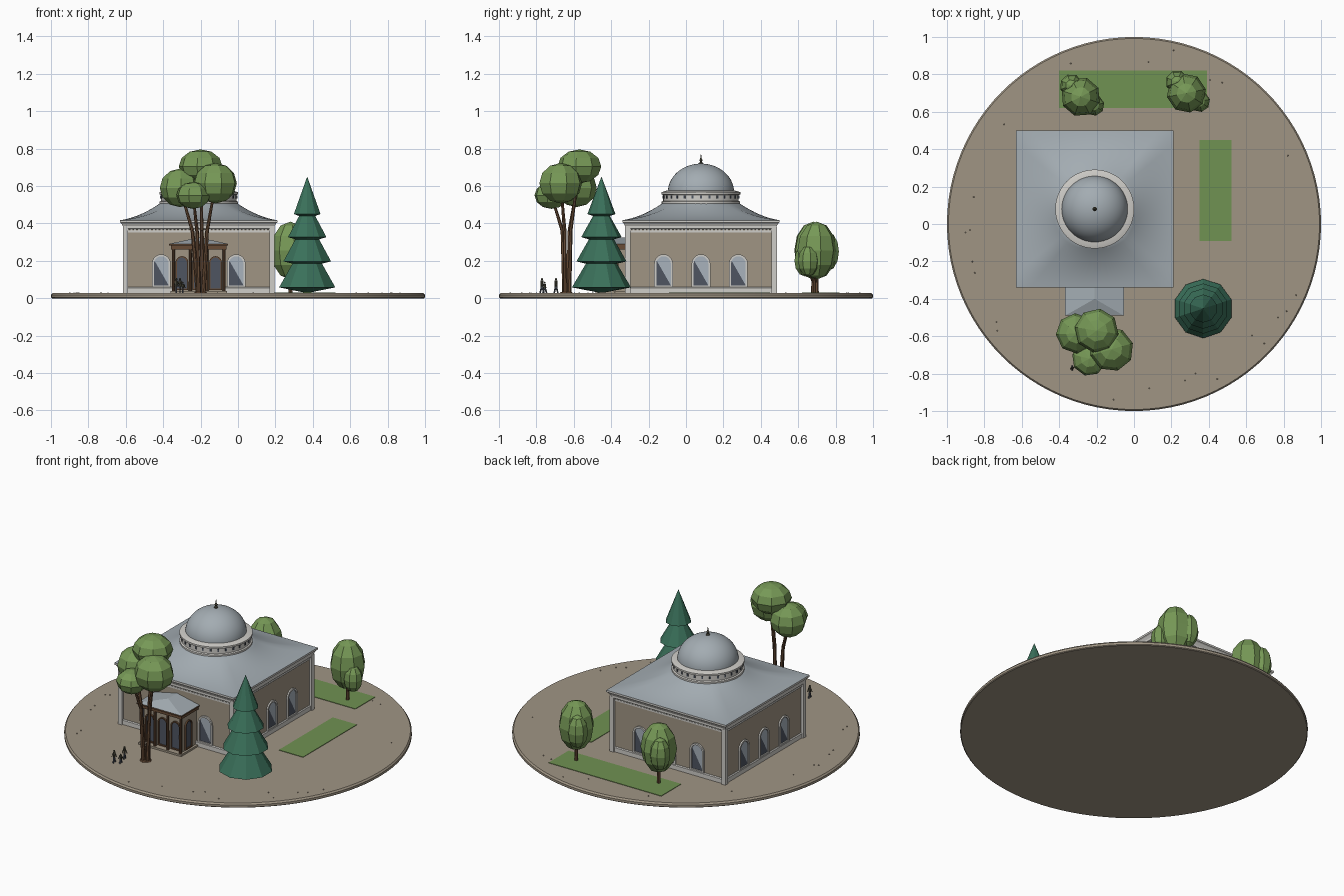
import bpy, bmesh, math, random
from mathutils import Vector, Matrix

if "Cube" in bpy.data.objects:
    bpy.data.objects.remove(bpy.data.objects["Cube"])

random.seed(4)
CX, CY, G = -0.21, 0.08, 0.028          # building centre, ground height


def mat(name, r, g, b):
    m = bpy.data.materials.new(name)
    lin = lambda c: (c / 255 / 12.92) if c < 11 else ((c / 255 + 0.055) / 1.055) ** 2.4
    m.diffuse_color = (lin(r), lin(g), lin(b), 1)
    m.use_nodes = True
    m.node_tree.nodes["Principled BSDF"].inputs["Base Color"].default_value = m.diffuse_color
    return m


STONE = mat("taupe stone", 160, 149, 132)
TRIM = mat("pale trim", 207, 205, 200)
ROOF = mat("grey roof", 163, 172, 178)
DARK = mat("dark glass", 78, 85, 97)
LIGHT = mat("light glass", 168, 178, 188)
LEAF = mat("leaf green", 118, 152, 86)
GRASS = mat("grass green", 112, 146, 82)
PINE = mat("pine green", 58, 112, 90)
WOOD = mat("brown wood", 104, 76, 54)
BRONZE = mat("dark bronze", 78, 76, 62)


def finish(name, bm, mats, smooth=False):
    me = bpy.data.meshes.new(name)
    bm.normal_update()
    bm.to_mesh(me)
    bm.free()
    for m in (mats if isinstance(mats, list) else [mats]):
        me.materials.append(m)
    if smooth:
        for p in me.polygons:
            p.use_smooth = True
        me.set_sharp_from_angle(angle=math.radians(32))
    ob = bpy.data.objects.new(name, me)
    bpy.context.collection.objects.link(ob)
    return ob


def add_box(bm, x0, x1, y0, y1, z0, z1, M=Matrix()):
    T = M @ Matrix.Translation(((x0 + x1) / 2, (y0 + y1) / 2, (z0 + z1) / 2))
    bmesh.ops.create_cube(bm, size=1, matrix=T @ Matrix.Diagonal((x1 - x0, y1 - y0, z1 - z0, 1)))


def box(name, m, *b):
    bm = bmesh.new()
    add_box(bm, *b)
    return finish(name, bm, m)


def loft(name, rings, m, smooth=False):
    """Bridge closed rings of equal point count, capping both ends."""
    bm = bmesh.new()
    R = [[bm.verts.new(p) for p in r] for r in rings]
    n = len(R[0])
    for a, b in zip(R, R[1:]):
        for i in range(n):
            bm.faces.new((a[i], a[(i + 1) % n], b[(i + 1) % n], b[i]))
    bm.faces.new(R[0][::-1])
    bm.faces.new(R[-1])
    bmesh.ops.recalc_face_normals(bm, faces=bm.faces)
    return finish(name, bm, m, smooth)


def ring(cx, cy, r, z, n, square=0.0):
    """Circle of radius r, blended towards a square of half-width r."""
    pts = []
    for i in range(n):
        a = 2 * math.pi * i / n + math.pi / 2
        c, s = math.cos(a), math.sin(a)
        k = r * (1 + square * (1 / max(abs(c), abs(s)) - 1))
        pts.append((cx + k * c, cy + k * s, z))
    return pts


def lathe(name, prof, cx, cy, n, m, smooth=True):
    return loft(name, [ring(cx, cy, r, z, n) for r, z in prof], m, smooth)


def side(i, half):
    """Frame on wall i of the building: local x along wall, -y outward."""
    return Matrix.Translation((CX, CY, 0)) @ Matrix.Rotation(i * math.pi / 2, 4, 'Z') @ Matrix.Translation((0, -half, 0))


def arch(w, z0, z1, n=10):
    zs = z1 - w
    return [(-w, z0), (w, z0)] + [(w * math.cos(math.pi * i / n), zs + w * math.sin(math.pi * i / n)) for i in range(n + 1)]


def window(name, M, w, z0, z1, frame_mat, split=True):
    # raised arched frame
    o, q = arch(w, z0, z1), arch(w * 0.78, z0 + 0.008, z1 - w * 0.22)
    bm = bmesh.new()
    L = [[bm.verts.new(M @ Vector((x, y, z))) for x, z in pts]
         for pts, y in ((o, 0), (o, -0.009), (q, -0.009), (q, 0))]
    n = len(o)
    for a, b in zip(L, L[1:]):
        for i in range(n):
            bm.faces.new((a[i], a[(i + 1) % n], b[(i + 1) % n], b[i]))
    finish(name + "_frame", bm, frame_mat)
    # glass pane, cut along its diagonal into dark and light reflection
    bm = bmesh.new()
    bm.faces.new([bm.verts.new((x, -0.002, z)) for x, z in q])
    if split:
        d = Vector((z1 - z0, 0, 2 * w)).normalized()
        mid = Vector((0, 0, (z0 + z1) / 2 - 0.01))
        bmesh.ops.bisect_plane(bm, geom=bm.verts[:] + bm.edges[:] + bm.faces[:], plane_co=mid, plane_no=d)
        for f in bm.faces:
            f.material_index = int((f.calc_center_median() - mid).dot(d) > 0)
    bm.transform(M)
    finish(name + "_glass", bm, [DARK, LIGHT])


def limb(name, p, q, r0, r1, m, n=7):
    p, q = Vector(p), Vector(q)
    bm = bmesh.new()
    T = Matrix.Translation((p + q) / 2) @ (q - p).to_track_quat('Z', 'Y').to_matrix().to_4x4()
    bmesh.ops.create_cone(bm, cap_ends=True, segments=n, radius1=r0, radius2=r1, depth=(q - p).length, matrix=T)
    return finish(name, bm, m)


def blob(name, c, rx, rz, ry=None):
    bm = bmesh.new()
    M = Matrix.Translation(c) @ Matrix.Diagonal((rx, ry or rx, rz, 1)) @ Matrix.Rotation(random.random(), 4, 'Z')
    bmesh.ops.create_uvsphere(bm, u_segments=8, v_segments=6, radius=1.03, matrix=M)
    finish(name, bm, LEAF)


# Ground disc, lawns and pebbles
lathe("ground_disc", [(0.995, 0), (1, 0.004), (1, 0.018), (0.992, G)], 0, 0, 96, STONE)
box("back_lawn", GRASS, -0.40, 0.39, 0.62, 0.82, G - 0.004, G + 0.003)
box("side_lawn", GRASS, 0.35, 0.52, -0.09, 0.45, G - 0.004, G + 0.003)
bm = bmesh.new()
for i in range(24):
    a, r = random.uniform(0, 6.28), random.uniform(0.86, 0.96)
    bmesh.ops.create_icosphere(bm, subdivisions=1, radius=0.004, matrix=Matrix.Translation((r * math.cos(a), r * math.sin(a), G)))
finish("pebbles", bm, STONE)

# Main hall walls, plinth, corner pilasters, cornice
H = 0.39
box("hall_walls", STONE, CX - H, CX + H, CY - H, CY + H, G, 0.38)
sq = lambda h, z: ring(CX, CY, h, z, 4 * 16, 1.0)
loft("plinth", [sq(0.397, G), sq(0.397, 0.055), sq(0.392, 0.06)], TRIM)
loft("wall_band", [sq(0.396, 0.352), sq(0.396, 0.362)], TRIM)
loft("cornice", [sq(0.394, 0.368), sq(0.405, 0.372), sq(0.405, 0.385), sq(0.413, 0.40), sq(0.42, 0.405), sq(0.42, 0.417)], TRIM)
bm = bmesh.new()
for sx in (-1, 1):
    for sy in (-1, 1):
        x, y = CX + sx * 0.392, CY + sy * 0.392
        add_box(bm, x - 0.014, x + 0.014, y - 0.014, y + 0.014, G, 0.38)
finish("corner_pilasters", bm, TRIM)
bm = bmesh.new()
for i in range(4):
    for k in range(-19, 20):
        add_box(bm, k * 0.02 - 0.005, k * 0.02 + 0.005, -0.008, 0, 0.362, 0.370, side(i, H))
finish("dentils", bm, TRIM)

# Arched windows: three on each side, two beside the porch
for i, wall in enumerate(("front", "right", "back", "left")):
    for k in (-1, 0, 1):
        if not (i == 0 and k == 0):
            window(f"{wall}_window_{k + 2}", side(i, H) @ Matrix.Translation((k * 0.2, 0, 0)), 0.05, 0.06, 0.235, TRIM)

# Swept roof blending from square eaves to the round drum
roof = []
for i in range(11):
    t = i / 10
    roof.append(ring(CX, CY, 0.42 - 0.22 * t, 0.417 + 0.035 * t + 0.06 * t * t, 64, 1 - t))
loft("swept_roof", roof, ROOF, True)

# Drum, dome and finial
lathe("drum", [(0.21, 0.495), (0.21, 0.516), (0.202, 0.52), (0.202, 0.552), (0.211, 0.556), (0.211, 0.567), (0.185, 0.575)], CX, CY, 48, TRIM)
bm = bmesh.new()
for i in range(28):
    M = Matrix.Translation((CX, CY, 0)) @ Matrix.Rotation(i * math.tau / 28, 4, 'Z')
    add_box(bm, -0.005, 0.005, -0.206, -0.198, 0.534, 0.55, M)
finish("drum_openings", bm, DARK)
lathe("dome", [(0.177 * math.cos(a), 0.567 + 0.153 * math.sin(a)) for a in [math.pi / 2 * i / 14.1 for i in range(15)]], CX, CY, 48, ROOF)
lathe("finial", [(0.012, 0.715), (0.012, 0.724), (0.004, 0.728), (0.009, 0.738), (0.004, 0.748), (0.001, 0.77)], CX, CY, 12, BRONZE)

# Entrance porch
box("porch_walls", STONE, -0.345, -0.075, -0.45, -0.30, G, 0.27)
box("porch_step", STONE, -0.36, -0.06, -0.485, -0.30, G, 0.04)
box("porch_beam", WOOD, -0.358, -0.062, -0.48, -0.31, 0.262, 0.282)
box("porch_eave", WOOD, -0.368, -0.054, -0.49, -0.31, 0.282, 0.291)
bm = bmesh.new()
P = [bm.verts.new(p) for p in ((-0.368, -0.49, 0.291), (-0.054, -0.49, 0.291), (-0.054, -0.31, 0.291), (-0.368, -0.31, 0.291),
                               (CX, -0.40, 0.325), (CX, -0.31, 0.325))]
for f in ((0, 1, 4), (1, 2, 5, 4), (3, 0, 4, 5), (2, 3, 5), (3, 2, 1, 0)):
    bm.faces.new([P[i] for i in f])
finish("porch_roof", bm, ROOF)
for k, x in enumerate((-0.345, -0.255, -0.165, -0.075)):
    limb(f"porch_column_{k}", (x, -0.468, G), (x, -0.468, 0.27), 0.009, 0.008, WOOD, 10)
for k, x in enumerate((-0.30, CX, -0.12)):
    window(f"porch_front_arch_{k}", Matrix.Translation((x, -0.45, 0)), 0.034, 0.045, 0.225, WOOD, False)
for s, x in ((1, -0.075), (-1, -0.345)):
    M = Matrix.Translation((x, -0.395, 0)) @ Matrix.Rotation(s * math.pi / 2, 4, 'Z')
    window(f"porch_side_arch_{s}", M, 0.034, 0.045, 0.225, WOOD, False)

# Tall branching tree in front
lathe("tree_bed", [(0.035, G), (0.03, G + 0.006)], -0.20, -0.64, 8, WOOD, False)
for k, (c, r, h, foot) in enumerate((((-0.31, -0.585, 0.59), 0.105, 0.10, (-0.215, -0.63)), ((-0.20, -0.57, 0.705), 0.115, 0.088, (-0.19, -0.625)),
                                     ((-0.12, -0.67, 0.615), 0.115, 0.105, (-0.185, -0.645)), ((-0.24, -0.72, 0.55), 0.09, 0.07, (-0.21, -0.65)))):
    blob(f"tall_tree_crown_{k}", c, r, h)
    fork = (foot[0] * 0.7 + c[0] * 0.3, foot[1] * 0.85 + c[1] * 0.15, 0.36)
    limb(f"tall_tree_trunk_{k}", (*foot, G), fork, 0.012, 0.010, WOOD)
    limb(f"tall_tree_branch_{k}", fork, c, 0.010, 0.006, WOOD)

# Two round trees behind
for k, (x, y) in enumerate(((-0.285, 0.68), (0.28, 0.70))):
    limb(f"round_tree_trunk_{k}", (x, y, G), (x, y, 0.2), 0.011, 0.008, WOOD)
    limb(f"round_tree_branch_{k}", (x, y, 0.08), (x + 0.06, y - 0.04, 0.18), 0.006, 0.004, WOOD)
    blob(f"round_tree_crown_{k}", (x, y, 0.255), 0.103, 0.15)
    blob(f"round_tree_left_clump_{k}", (x - 0.05, y + 0.06, 0.25), 0.06, 0.10)
    blob(f"round_tree_right_clump_{k}", (x + 0.07, y - 0.045, 0.20), 0.055, 0.08)

# Tiered conifer
lathe("conifer", [(0.012, 0.03), (0.158, 0.058), (0.083, 0.185), (0.134, 0.197), (0.067, 0.315), (0.108, 0.327),
                  (0.045, 0.44), (0.075, 0.45), (0.001, 0.648)], 0.37, -0.452, 10, PINE, False)

# Small strolling visitors
for k, (x, y, h) in enumerate(((-0.33, -0.77, 0.08), (-0.295, -0.755, 0.06), (-0.31, -0.695, 0.08))):
    for s in (-1, 1):
        limb(f"visitor_{k}_leg_{s}", (x, y + s * 0.01, G), (x, y, G + h * 0.5), 0.004, 0.005, DARK, 6)
        limb(f"visitor_{k}_arm_{s}", (x + s * 0.006, y, G + h * 0.78), (x + s * 0.012, y + s * 0.008, G + h * 0.45), 0.003, 0.002, BRONZE, 6)
    limb(f"visitor_{k}_body", (x, y, G + h * 0.45), (x, y, G + h * 0.82), 0.006, 0.008, BRONZE, 6)
    bm = bmesh.new()
    bmesh.ops.create_icosphere(bm, subdivisions=1, radius=h * 0.09, matrix=Matrix.Translation((x, y, G + h * 0.92)))
    finish(f"visitor_{k}_head", bm, BRONZE)
